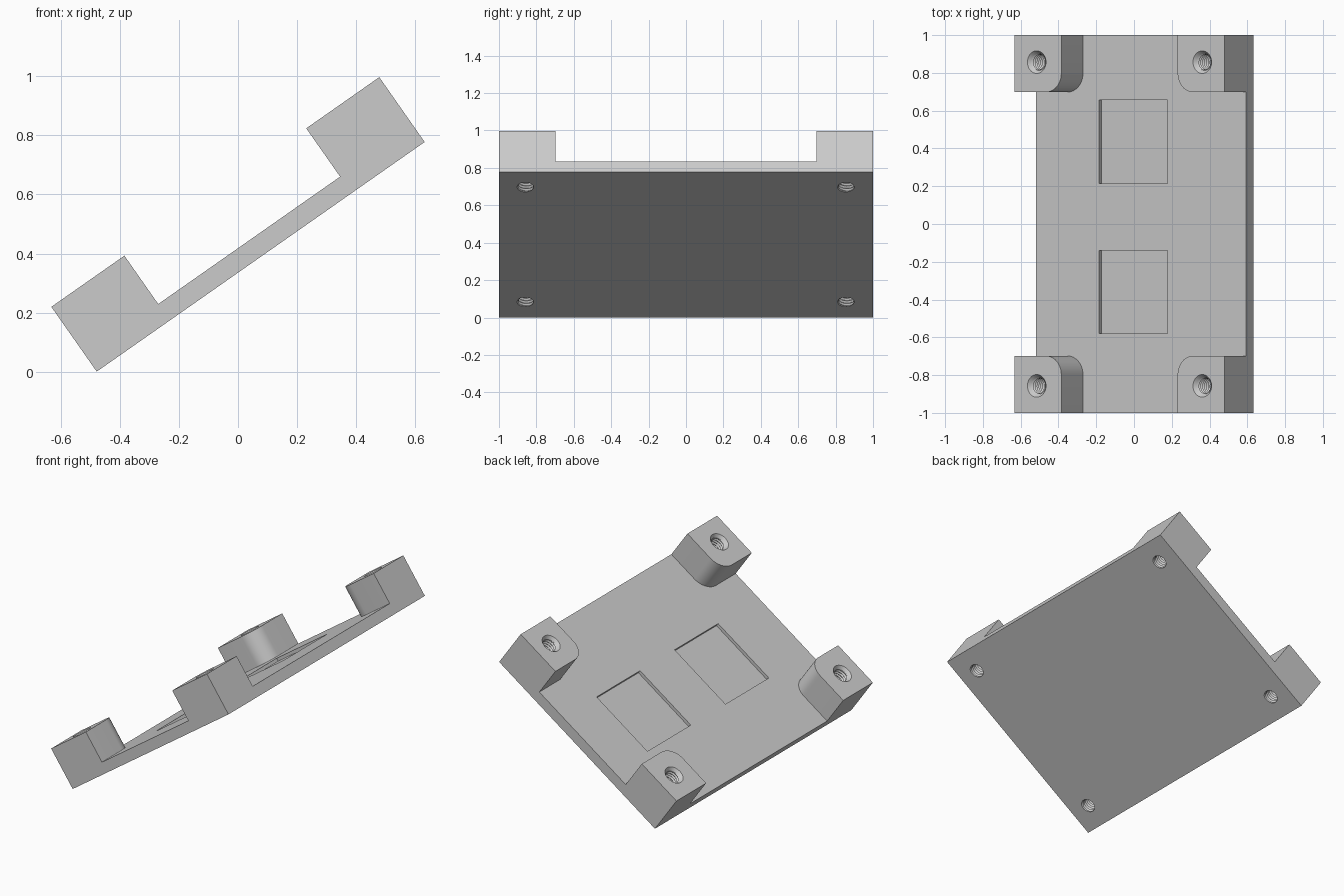
import bpy, bmesh
from math import sin, cos, pi, radians
from mathutils import Matrix

if "Cube" in bpy.data.objects:
    bpy.data.objects.remove(bpy.data.objects["Cube"], do_unlink=True)

TILT = radians(35)
LENGTH, WIDTH, HEIGHT, THICK = 1.356, 2.0, 0.268, 0.068
BOSS, RADIUS, HOLE_INSET = 0.302, 0.1, 0.143
CORNERS = [(sx, sy) for sx in (-1, 1) for sy in (-1, 1)]


def make_object(name, bm):
    bmesh.ops.recalc_face_normals(bm, faces=bm.faces)
    mesh = bpy.data.meshes.new(name)
    bm.to_mesh(mesh)
    bm.free()
    obj = bpy.data.objects.new(name, mesh)
    bpy.context.collection.objects.link(obj)
    return obj


def prism(name, outline, low, high):
    bm = bmesh.new()
    face = bm.faces.new([bm.verts.new((x, y, low)) for x, y in outline])
    top = bmesh.ops.extrude_face_region(bm, geom=[face])["geom"]
    bmesh.ops.translate(bm, vec=(0, 0, high - low),
                        verts=[v for v in top if isinstance(v, bmesh.types.BMVert)])
    return make_object(name, bm)


def rectangle(x, y, w, d):
    return [(x + sx * w / 2, y + sy * d / 2)
            for sx, sy in ((-1, -1), (1, -1), (1, 1), (-1, 1))]


def boss_outline(sx, sy):
    # Square pad whose inward corner is rounded
    ox, oy = LENGTH / 2, WIDTH / 2
    ix, iy = ox - BOSS, oy - BOSS
    pts = [(ox, oy), (ox, iy)]
    for i in range(13):
        a = pi / 2 * i / 12
        pts.append((ix + RADIUS * (1 - sin(a)), iy + RADIUS * (1 - cos(a))))
    pts.append((ix, oy))
    return [(sx * x, sy * y) for x, y in pts]


def thread_cutter(name, x, y, sides=24, rows=44, pitch=0.017):
    # Helical screw core, its seam joined one full turn higher
    bm = bmesh.new()
    grid = []
    for k in range(rows + 3):
        r = (0.04, 0.048)[k % 2]
        grid.append([bm.verts.new((x + r * cos(2 * pi * a / sides),
                                   y + r * sin(2 * pi * a / sides),
                                   -0.04 + pitch * (k / 2 + a / sides)))
                     for a in range(sides)])

    def at(k, a):
        return grid[k + 2][0] if a == sides else grid[k][a]

    for k in range(rows):
        for a in range(sides):
            bm.faces.new((at(k, a), at(k, a + 1), at(k + 1, a + 1), at(k + 1, a)))
    for k in (0, rows):
        bm.faces.new(grid[k] + [grid[k + 2][0], grid[k + 1][0]])
    bmesh.ops.delete(bm, geom=[v for v in bm.verts if not v.link_faces], context='VERTS')
    return make_object(name, bm)


def countersink_cutter(name, x, y):
    bm = bmesh.new()
    bmesh.ops.create_cone(bm, cap_ends=True, segments=32, radius1=0.044,
                          radius2=0.076, depth=0.04,
                          matrix=Matrix.Translation((x, y, HEIGHT)))
    return make_object(name, bm)


# Base plate, then pads to add and recesses and holes to cut
plate = prism("mounting_plate", rectangle(0, 0, LENGTH, WIDTH), 0, THICK)
tools = []
for sx, sy in CORNERS:
    tools.append((prism("corner_boss", boss_outline(sx, sy), THICK / 2, HEIGHT), 'UNION'))
for y in (0.435, -0.36):
    tools.append((prism("pocket_cutter", rectangle(-0.05, y, 0.442, 0.442),
                        THICK - 0.02, THICK + 0.05), 'DIFFERENCE'))
for sx, sy in CORNERS:
    x, y = sx * (LENGTH / 2 - HOLE_INSET), sy * (WIDTH / 2 - HOLE_INSET)
    tools.append((thread_cutter("thread_cutter", x, y), 'DIFFERENCE'))
    tools.append((countersink_cutter("countersink_cutter", x, y), 'DIFFERENCE'))

for tool, operation in tools:
    tool.hide_render = True
    mod = plate.modifiers.new(tool.name, 'BOOLEAN')
    mod.operation, mod.solver, mod.object = operation, 'EXACT', tool

# Bake the booleans and drop the helpers
bpy.context.view_layer.update()
graph = bpy.context.evaluated_depsgraph_get()
solid = bpy.data.meshes.new_from_object(plate.evaluated_get(graph))
plate.modifiers.clear()
plate.data = solid
for tool, _ in tools:
    bpy.data.objects.remove(tool, do_unlink=True)

# Tilt the whole part onto its lower long edge
solid.transform(Matrix.Translation((HEIGHT / 2 * sin(TILT), 0, LENGTH / 2 * sin(TILT)))
                @ Matrix.Rotation(-TILT, 4, 'Y'))

# Single grey finish
grey = bpy.data.materials.new("light_grey")
grey.use_nodes = True
colour = (0.6, 0.6, 0.6, 1)
grey.diffuse_color = colour
grey.node_tree.nodes["Principled BSDF"].inputs["Base Color"].default_value = colour
solid.materials.clear()
solid.materials.append(grey)
for poly in solid.polygons:
    poly.material_index = 0

bpy.ops.object.select_all(action='DESELECT')
plate.select_set(True)
bpy.context.view_layer.objects.active = plate
bpy.ops.object.shade_smooth_by_angle(angle=radians(30))
